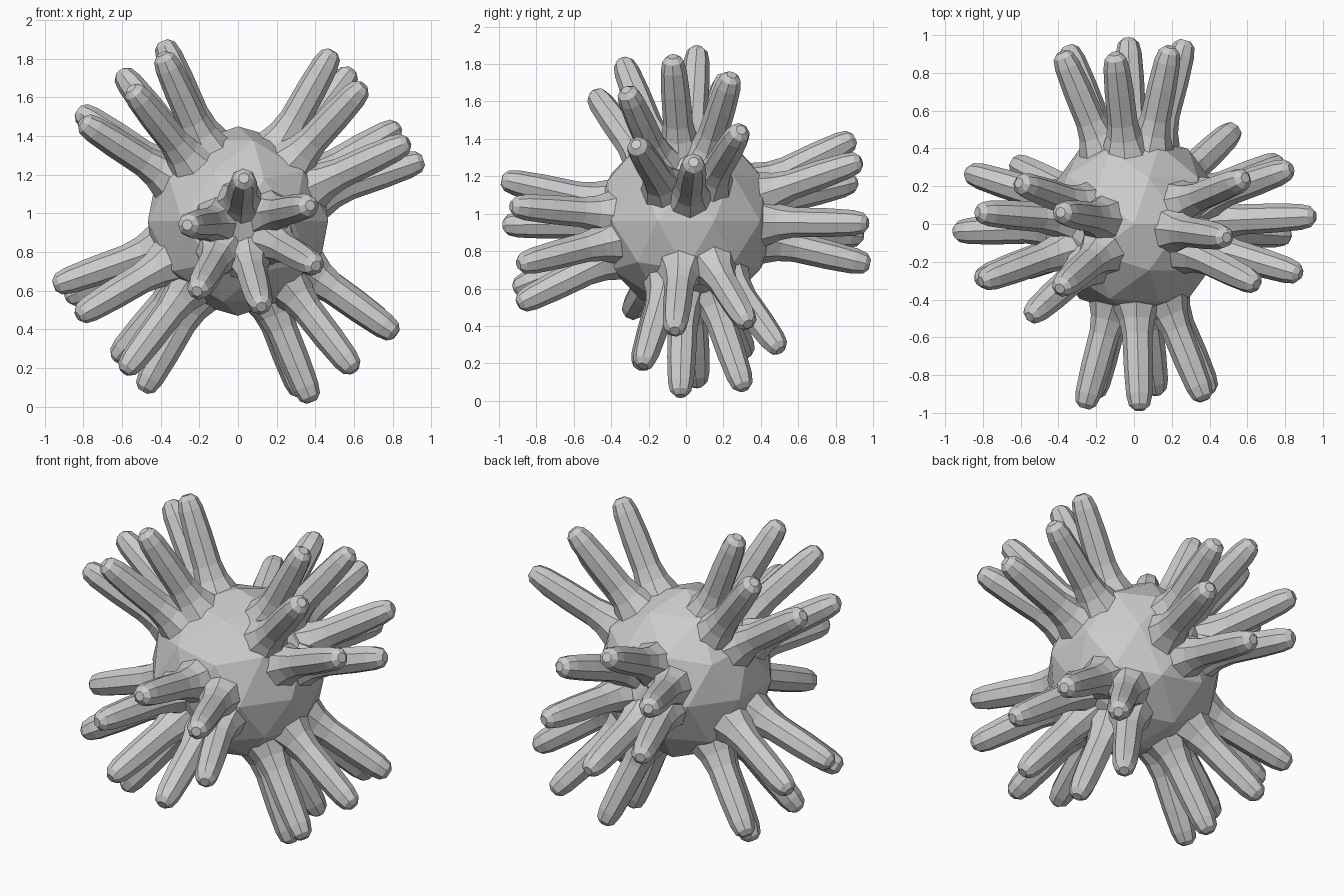
import bpy, bmesh, math
from mathutils import Vector

if "Cube" in bpy.data.objects:
    bpy.data.objects.remove(bpy.data.objects["Cube"])

CENTRE = Vector((0, 0, 0.96))
REACH = 1.01
SIDES = 8
# distance from the centre, spike radius (flared root to rounded tip)
PROFILE = [(0.36, 0.17), (0.45, 0.125), (0.52, 0.095), (0.60, 0.08),
           (0.78, 0.077), (0.92, 0.069), (0.975, 0.056), (1.0, 0.028)]


def fill_depth(points, side):
    """Turn (x, z) tip readings into 3D tips on the outer sphere."""
    out = []
    for x, z in points:
        out.append((x, side * math.sqrt(1 - x * x - (z - CENTRE.z) ** 2), z))
    return out


# six rings of six spikes, given by their tips
CLUSTERS = {
    "front_spikes": fill_depth([(.03, 1.18), (.37, 1.04), (.40, .73),
                                (.12, .52), (-.21, .60), (-.26, .94)], -1),
    "back_spikes": fill_depth([(-.03, .73), (.27, .95), (.19, 1.28),
                               (-.10, 1.40), (-.38, 1.17), (-.35, .88)], 1),
    "upper_right_spikes": [(.48, -.07, 1.82), (.58, .24, 1.73), (.63, -.31, 1.64),
                           (.82, .29, 1.44), (.86, -.26, 1.36), (.94, .04, 1.27)],
    "upper_left_spikes": [(-.38, .06, 1.87), (-.39, -.34, 1.82), (-.59, .21, 1.71),
                          (-.54, -.48, 1.63), (-.81, .06, 1.52), (-.80, -.30, 1.47)],
    "lower_left_spikes": [(-.94, -.04, .63), (-.87, .27, .57), (-.81, -.29, .48),
                          (-.63, .32, .25), (-.58, -.24, .19), (-.48, .06, .10)],
    "lower_right_spikes": [(.38, -.03, .03), (.32, .30, .09), (.52, .49, .29),
                           (.75, .32, .43), (.81, -.06, .38), (.60, -.23, .19)],
}


def make_object(name, bm):
    bmesh.ops.recalc_face_normals(bm, faces=bm.faces)
    mesh = bpy.data.meshes.new(name)
    bm.to_mesh(mesh)
    bm.free()
    obj = bpy.data.objects.new(name, mesh)
    obj.location = CENTRE
    bpy.context.collection.objects.link(obj)
    return obj


def add_spike(bm, tip):
    axis = (Vector(tip) - CENTRE).normalized()
    u = axis.orthogonal().normalized()
    v = axis.cross(u)
    rings = []
    for dist, radius in PROFILE:
        ring = []
        for i in range(SIDES):
            a = math.tau * i / SIDES
            ring.append(bm.verts.new(axis * dist * REACH +
                                     (u * math.cos(a) + v * math.sin(a)) * radius))
        rings.append(ring)
    for lo, hi in zip(rings, rings[1:]):
        for i in range(SIDES):
            j = (i + 1) % SIDES
            bm.faces.new((lo[i], lo[j], hi[j], hi[i]))
    bm.faces.new(rings[-1])
    bm.faces.new(rings[0][::-1])


# faceted round core
core = bmesh.new()
bmesh.ops.create_icosphere(core, subdivisions=2, radius=0.49)
make_object("core", core)

# clusters of blunt spikes
for name, tips in CLUSTERS.items():
    bm = bmesh.new()
    for tip in tips:
        add_spike(bm, tip)
    make_object(name, bm)
